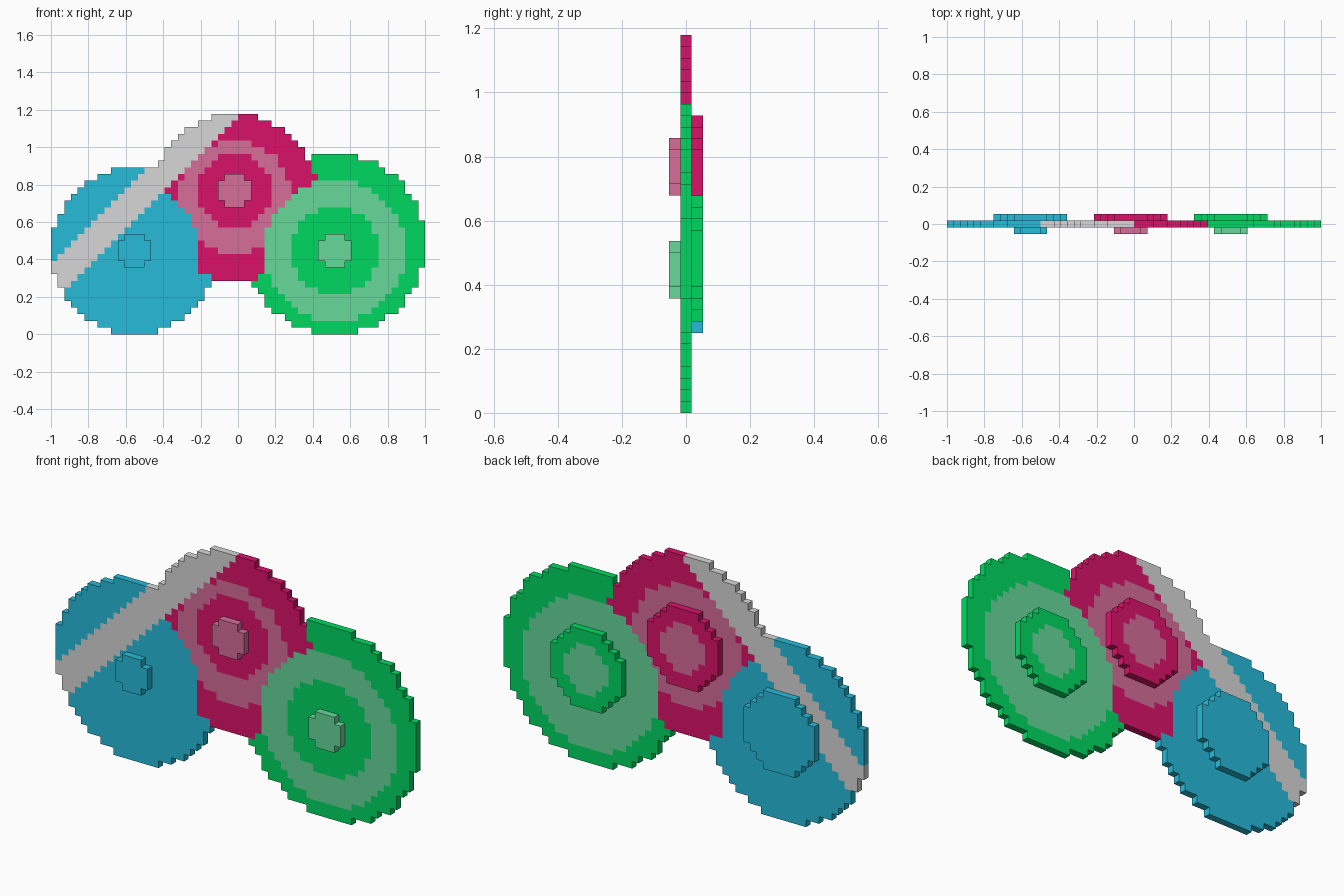
import bpy, bmesh

if "Cube" in bpy.data.objects:
    bpy.data.objects.remove(bpy.data.objects["Cube"], do_unlink=True)

U = 2 / 56           # size of one block
COLS, ROWS = 56, 33


def lin(c):
    c /= 255
    return c / 12.92 if c <= 0.04045 else ((c + 0.055) / 1.055) ** 2.4


def material(name, rgb):
    m = bpy.data.materials.new(name)
    col = (*[lin(c) for c in rgb], 1)
    m.diffuse_color = col
    m.use_nodes = True
    bsdf = next(n for n in m.node_tree.nodes if n.type == 'BSDF_PRINCIPLED')
    bsdf.inputs["Base Color"].default_value = col
    bsdf.inputs["Roughness"].default_value = 0.8
    return m


MATS = [material(n, c) for n, c in (
    ("blue", (38, 187, 217)), ("crimson", (217, 18, 106)),
    ("pale_pink", (215, 109, 154)), ("green", (0, 216, 97)),
    ("pale_green", (103, 216, 154)), ("grey", (214, 215, 214)))]
BLUE, CRIMSON, PINK, GREEN, MINT, GREY = range(6)


def disc(cx, cz, d):
    """Blocks inside a circle of diameter d."""
    return {(i, k) for i in range(COLS) for k in range(ROWS)
            if (i + .5 - cx) ** 2 + (k + .5 - cz) ** 2 <= d * d / 4}


def plate(name, front, back, layer, solid=None):
    """One-block-thick plate; front and back map each block to a colour."""
    solid = solid or set(front)
    bm = bmesh.new()
    cache = {}
    used = sorted(set(front.values()) | set(back.values()))

    def vert(i, j, k):
        if (i, j, k) not in cache:
            cache[i, j, k] = bm.verts.new(
                (i * U - 1, (layer - .5 + j) * U, k * U))
        return cache[i, j, k]

    def quad(colour, *pts):
        f = bm.faces.new([vert(*p) for p in pts])
        f.material_index = used.index(colour)

    for (i, k), c in front.items():
        a, b = i + 1, k + 1
        quad(c, (i, 0, k), (a, 0, k), (a, 0, b), (i, 0, b))
        quad(back[i, k], (i, 1, k), (i, 1, b), (a, 1, b), (a, 1, k))
        # Rim walls only where the plate ends
        if (i - 1, k) not in solid:
            quad(c, (i, 0, k), (i, 0, b), (i, 1, b), (i, 1, k))
        if (a, k) not in solid:
            quad(c, (a, 0, k), (a, 1, k), (a, 1, b), (a, 0, b))
        if (i, k - 1) not in solid:
            quad(c, (i, 0, k), (i, 1, k), (a, 1, k), (a, 0, k))
        if (i, b) not in solid:
            quad(c, (i, 0, b), (a, 0, b), (a, 1, b), (i, 1, b))
    me = bpy.data.meshes.new(name)
    bm.to_mesh(me)
    bm.free()
    for m in used:
        me.materials.append(MATS[m])
    ob = bpy.data.objects.new(name, me)
    bpy.context.collection.objects.link(ob)


# Painted layers, lowest first: outer discs, then rings, then the stripe
paint = {}
for part, colour, cells in (
        ("green_disc", GREEN, disc(42.5, 13.5, 27)),
        ("blue_disc", BLUE, disc(12.5, 12.5, 25)),
        ("crimson_disc", CRIMSON, disc(27.5, 20.5, 25)),
        ("crimson_disc", PINK, disc(27.5, 20.5, 17)),
        ("blue_disc", BLUE, disc(12.5, 12.5, 19)),
        ("green_disc", MINT, disc(42.5, 12.5, 21))):
    for c in cells:
        paint[c] = (part, colour)
for i, k in paint:
    if 5 <= k - i <= 10:
        paint[i, k] = ("diagonal_stripe", GREY)

# Inner dark rings on the front face
front_paint = {c: v[1] for c, v in paint.items()}
front_paint.update({c: GREEN for c in disc(42.5, 12.5, 13)})
front_paint.update({c: CRIMSON for c in disc(27.5, 21.5, 11)})

# Main plate, one object per part
for part in ("green_disc", "blue_disc", "crimson_disc", "diagonal_stripe"):
    own = [c for c in paint if paint[c][0] == part]
    plate(part, {c: front_paint[c] for c in own},
          {c: paint[c][1] for c in own}, 0, set(paint))

# Small front hubs and larger back hubs with a pale centre
for name, cx, cz_front, cz_back, dark, pale in (
        ("blue", 12.5, 12.5, 12.5, BLUE, BLUE),
        ("crimson", 27.5, 21.5, 20.5, CRIMSON, PINK),
        ("green", 42.5, 12.5, 13.5, GREEN, MINT)):
    hub = {c: pale for c in disc(cx, cz_front, 5)
           if abs(c[0] + .5 - cx) + abs(c[1] + .5 - cz_front) < 4}
    plate(name + "_front_hub", hub, hub, -1)
    rear = {c: dark for c in disc(cx, cz_back, 11)}
    face = dict(rear)
    face.update({c: pale for c in disc(cx, cz_back, 7)})
    plate(name + "_back_hub", rear, face, 1)
